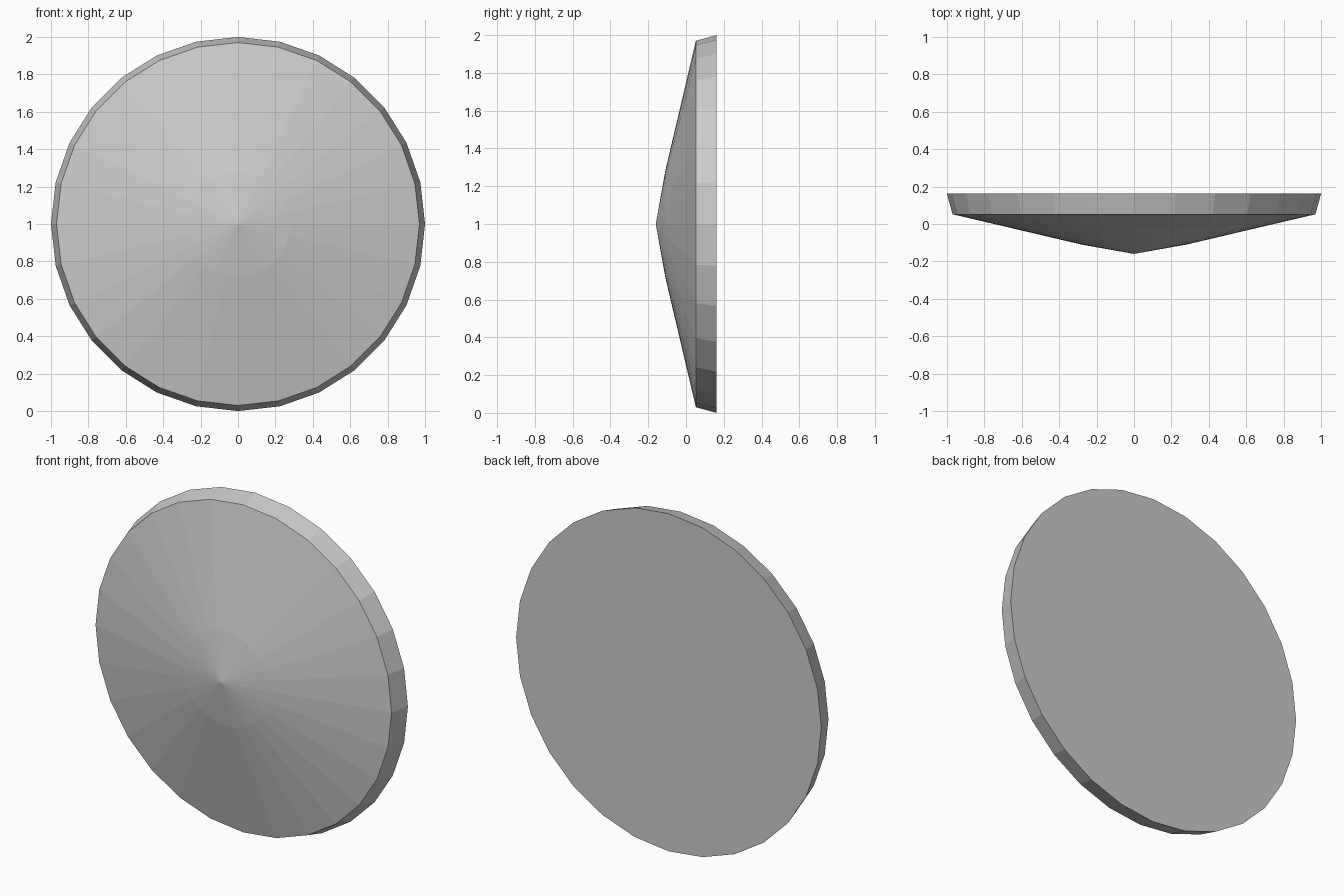
import bpy, bmesh, math

if "Cube" in bpy.data.objects:
    bpy.data.objects.remove(bpy.data.objects["Cube"])

SIDES = 28
# (radius, y) rings from the dome tip outward to the back edge
PROFILE = [(0.28, -0.11), (0.97, 0.052), (1.0, 0.162)]
TIP_Y = -0.16


def ring(bm, r, y):
    return [bm.verts.new((r * math.sin(2 * math.pi * i / SIDES), y,
                          1 + r * math.cos(2 * math.pi * i / SIDES)))
            for i in range(SIDES)]


bm = bmesh.new()
tip = bm.verts.new((0, TIP_Y, 1))
rings = [ring(bm, r, y) for r, y in PROFILE]

# Shallow domed front and bevelled rim
for i in range(SIDES):
    j = (i + 1) % SIDES
    bm.faces.new((tip, rings[0][i], rings[0][j]))
    for a, b in zip(rings, rings[1:]):
        bm.faces.new((a[i], b[i], b[j], a[j]))

# Flat back
bm.faces.new(rings[-1])
bmesh.ops.recalc_face_normals(bm, faces=bm.faces[:])

mesh = bpy.data.meshes.new("domed_disc")
bm.to_mesh(mesh)
bm.free()
bpy.context.collection.objects.link(bpy.data.objects.new("domed_disc", mesh))
